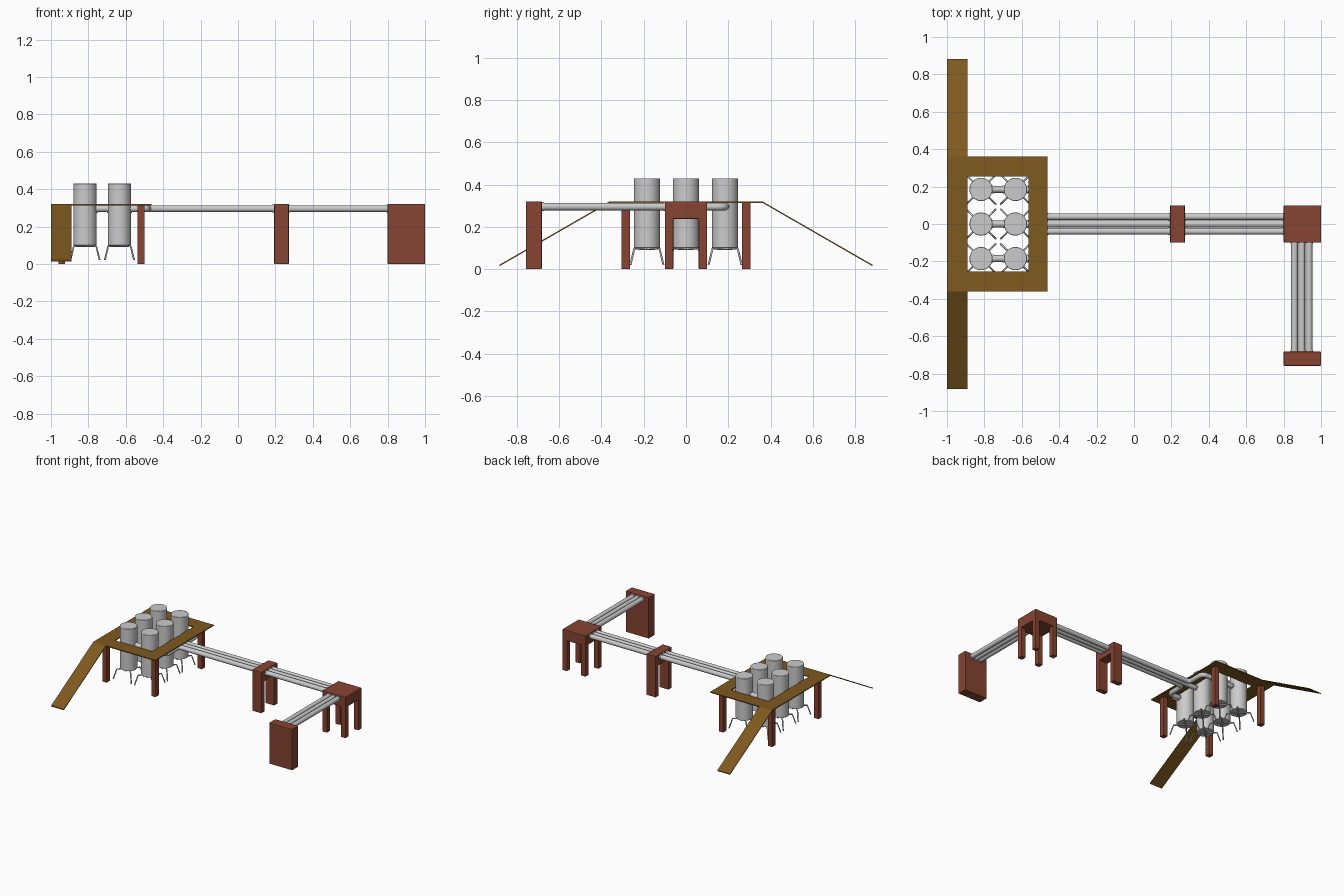
import bpy, bmesh, math
from mathutils import Vector

if "Cube" in bpy.data.objects:
    bpy.data.objects.remove(bpy.data.objects["Cube"])


def material(name, rgb):
    m = bpy.data.materials.new(name)
    m.diffuse_color = (*rgb, 1)
    m.use_nodes = True
    m.node_tree.nodes["Principled BSDF"].inputs["Base Color"].default_value = m.diffuse_color
    return m


BRICK = material("brick_red", (0.24, 0.058, 0.032))
WOOD = material("brown_deck", (0.21, 0.1, 0.014))


def add_bevel(ob, width):
    b = ob.modifiers.new("bevel", 'BEVEL')
    b.width, b.segments = width, 2
    b.limit_method = 'ANGLE'


def box(name, lo, hi, mat=None, bevel=0):
    lo, hi = Vector(lo), Vector(hi)
    bm = bmesh.new()
    bmesh.ops.create_cube(bm, size=1)
    for v in bm.verts:
        v.co = (lo + hi) / 2 + v.co * (hi - lo)
    me = bpy.data.meshes.new(name)
    bm.to_mesh(me)
    bm.free()
    ob = bpy.data.objects.new(name, me)
    bpy.context.collection.objects.link(ob)
    if mat:
        me.materials.append(mat)
    if bevel:
        add_bevel(ob, bevel)
    return ob


def cut(ob, lo, hi):
    c = box(ob.name + "_cutter", lo, hi)
    c.hide_render = True
    c.hide_viewport = True
    c.display_type = 'WIRE'
    m = ob.modifiers.new("opening", 'BOOLEAN')
    m.operation, m.object = 'DIFFERENCE', c


def cylinder(name, centre, r, depth, axis='Z', sides=32, bevel=0):
    rot = {'Z': (0, 0, 0), 'X': (0, math.pi / 2, 0), 'Y': (math.pi / 2, 0, 0)}[axis]
    bpy.ops.mesh.primitive_cylinder_add(vertices=sides, radius=r, depth=depth,
                                        location=centre, rotation=rot)
    ob = bpy.context.object
    ob.name = name
    bpy.ops.object.shade_smooth_by_angle(angle=math.radians(40))
    if bevel:
        add_bevel(ob, bevel)
    return ob


def tube(name, paths, r, bend=0.0, res=6):
    """Round tube along each path, with corners rounded by arcs."""
    cu = bpy.data.curves.new(name, 'CURVE')
    cu.dimensions = '3D'
    cu.bevel_depth, cu.bevel_resolution, cu.use_fill_caps = r, res, True
    for path in paths:
        p = [Vector(q) for q in path]
        pts = [p[0]]
        for a, b, c in zip(p, p[1:], p[2:]):
            s, e = b + (a - b).normalized() * bend, b + (c - b).normalized() * bend
            n = 6 if bend else 0
            pts += [s * (1 - t)**2 + b * 2 * t * (1 - t) + e * t * t
                    for t in (i / n for i in range(n + 1))] if n else [b]
        pts.append(p[-1])
        sp = cu.splines.new('POLY')
        sp.points.add(len(pts) - 1)
        for q, v in zip(sp.points, pts):
            q.co = (*v, 1)
    ob = bpy.data.objects.new(name, cu)
    bpy.context.collection.objects.link(ob)
    return ob


PZ, PR = 0.296, 0.018                 # pipe height and radius
OFFSETS = (-0.039, 0, 0.039)
COLS, ROWS = (-0.818, -0.634), (-0.185, 0, 0.185)

# tanks on splayed cross-shaped stands
for x in COLS:
    for y in ROWS:
        cylinder("tank", (x, y, 0.265), 0.062, 0.33, bevel=0.003)
        tube("tank_stand", [[(x, y, 0.096), (x + sx * 0.06, y + sy * 0.06, 0.096),
                             (x + sx * 0.078, y + sy * 0.078, 0.022)]
                            for sx in (-1, 1) for sy in (-1, 1)], 0.005, res=1)

# short links between paired tanks, with collars
for y in ROWS:
    cylinder("tank_link", (-0.726, y, PZ), PR, 0.11, 'X', 20)
    for x in (-0.757, -0.695, -0.573):
        cylinder("tank_collar", (x, y, PZ), 0.022, 0.01, 'X', 20)

# long pipes gathering from the three tank rows to the corner block
for row, off in zip(ROWS, OFFSETS):
    if row:
        path = [(-0.59, row, PZ), (-0.485, row, PZ), (-0.485, off, PZ), (0.83, off, PZ)]
    else:
        path = [(-0.59, 0, PZ), (0.83, 0, PZ)]
    tube("long_pipe", [path], PR, bend=0.035)
    for x in (0.19, 0.272, 0.8):
        cylinder("pipe_collar", (x, off, PZ), 0.021, 0.014, 'X', 20)
    # short run from the corner block to the end wall
    tube("side_pipe", [[(0.897 + off, -0.07, PZ), (0.897 + off, -0.7, PZ)]], PR)
    for y in (-0.1, -0.68):
        cylinder("pipe_collar", (0.897 + off, y, PZ), 0.021, 0.014, 'Y', 20)

# brick supports: middle arch, four-legged corner block, end wall
arch = box("middle_arch", (0.193, -0.1, 0), (0.272, 0.1, 0.321), BRICK)
cut(arch, (0.1, -0.06, -0.1), (0.4, 0.06, 0.238))
corner = box("corner_block", (0.8, -0.1, 0), (1, 0.1, 0.321), BRICK)
cut(corner, (0.7, -0.06, -0.1), (1.1, 0.06, 0.238))
cut(corner, (0.84, -0.2, -0.11), (0.96, 0.2, 0.238))
for ob in (arch, corner):
    add_bevel(ob, 0.004)
box("end_wall", (0.8, -0.758, 0), (1, -0.682, 0.321), BRICK, 0.004)

# deck posts
for x in (-0.942, -0.518):
    for y in (-0.286, 0.286):
        box("deck_post", (x - 0.018, y - 0.02, 0), (x + 0.018, y + 0.02, 0.316), BRICK)

# walkway deck with a rectangular opening around the tanks
deck = box("deck", (-1, -0.362, 0.314), (-0.463, 0.362, 0.321), WOOD)
cut(deck, (-0.89, -0.253, 0.2), (-0.564, 0.253, 0.4))

# sloping ramps at both ends of the deck
for s in (-1, 1):
    ramp = box("ramp", (-1, -0.5, 0), (-0.89, 0.5, 0.007), WOOD)
    for v in ramp.data.vertices:
        t = v.co.y + 0.5
        v.co.y = s * (0.362 + 0.521 * t)
        v.co.z += 0.314 - 0.3 * t
    if s < 0:
        ramp.data.flip_normals()
